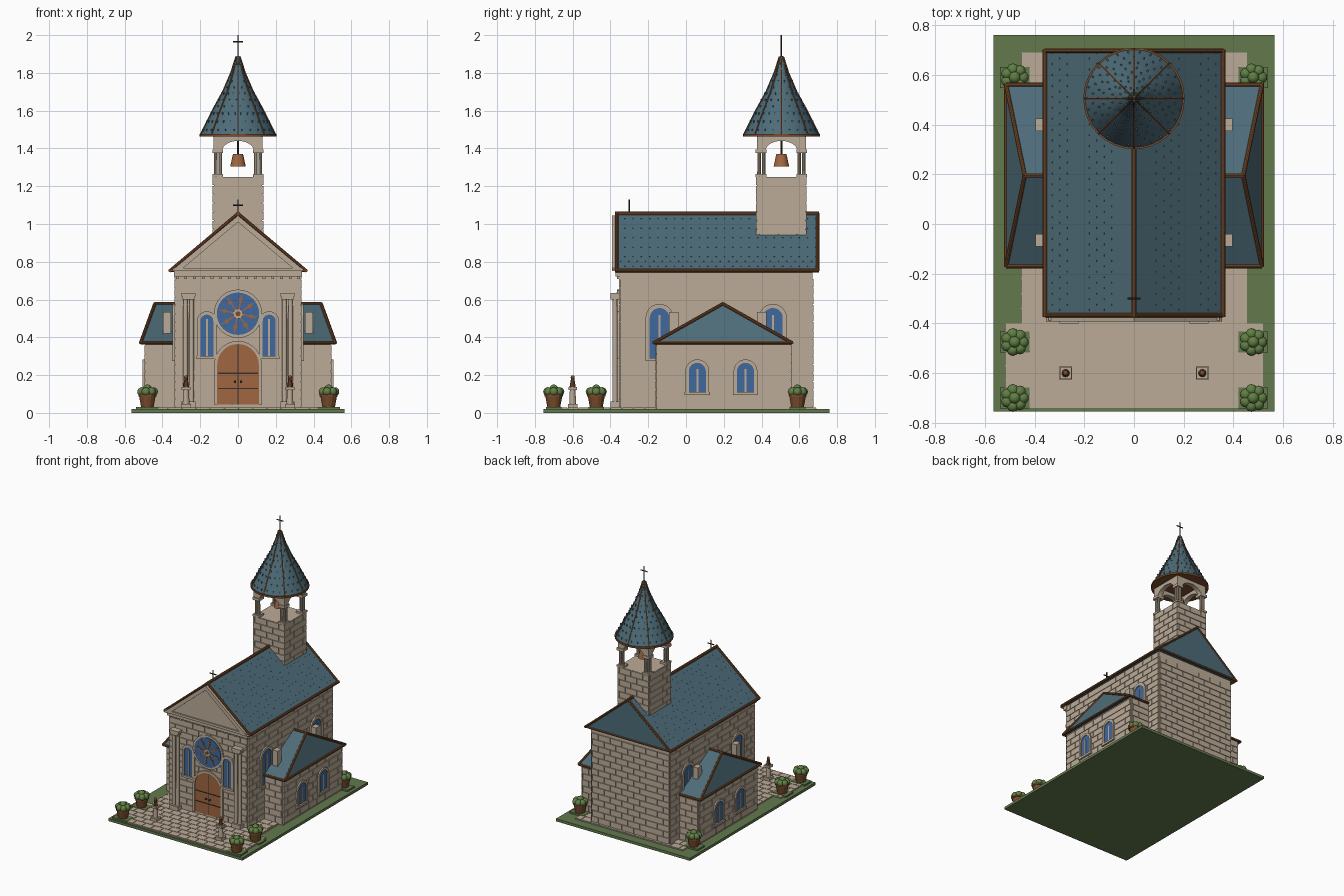
import bpy, bmesh, math
from mathutils import Matrix, Vector

old = bpy.data.objects.get("Cube")
if old:
    bpy.data.objects.remove(old)


def material(name, color):
    mat = bpy.data.materials.new(name)
    mat.use_nodes = True
    mat.diffuse_color = (*color, 1)
    mat.node_tree.nodes["Principled BSDF"].inputs["Base Color"].default_value = (*color, 1)
    return mat


STONE = material("warm stone", (0.50, 0.41, 0.31))
ROOF = material("slate blue", (0.075, 0.15, 0.19))
TRIM = material("dark copper trim", (0.20, 0.075, 0.025))
WOOD = material("door wood", (0.35, 0.135, 0.052))
GLASS = material("blue glass", (0.05, 0.14, 0.34))
GRASS = material("grass", (0.125, 0.19, 0.075))
LEAF = material("foliage", (0.12, 0.21, 0.06))
IRON = material("dark iron", (0.04, 0.03, 0.025))


def make(name, mat, bm, smooth=False):
    bmesh.ops.recalc_face_normals(bm, faces=bm.faces[:])
    mesh = bpy.data.meshes.new(name)
    bm.to_mesh(mesh)
    bm.free()
    mesh.materials.append(mat)
    obj = bpy.data.objects.new(name, mesh)
    bpy.context.collection.objects.link(obj)
    if smooth:
        bpy.ops.object.select_all(action="DESELECT")
        bpy.context.view_layer.objects.active = obj
        obj.select_set(True)
        bpy.ops.object.shade_smooth_by_angle(angle=math.radians(35))
    return obj


def box(bm, lo, hi, frame=Matrix()):
    lo, hi = Vector(lo), Vector(hi)
    size = Matrix.Diagonal((*(hi - lo), 1))
    bmesh.ops.create_cube(bm, size=1, matrix=frame @ Matrix.Translation((lo + hi) / 2) @ size)


def rod(bm, a, b, r, r2=None, seg=10):
    a, b = Vector(a), Vector(b)
    turn = (b - a).to_track_quat("Z", "Y").to_matrix().to_4x4()
    bmesh.ops.create_cone(bm, cap_ends=True, segments=seg, radius1=r, radius2=r if r2 is None else r2,
                          depth=(b - a).length, matrix=Matrix.Translation((a + b) / 2) @ turn)


def prism(bm, points, d0, d1, frame):
    back, front = ([bm.verts.new(frame @ Vector((u, d, z))) for u, z in points] for d in (d0, d1))
    bm.faces.new(back)
    bm.faces.new(front)
    for i in range(len(points)):
        j = (i + 1) % len(points)
        bm.faces.new((back[i], back[j], front[j], front[i]))


def frame_of(origin, across, out, up):
    m = Matrix((across, out, up)).transposed().to_4x4()
    m.translation = origin
    return m


def side(s, x, y=0):
    return frame_of((s * x, y, 0), (0, 1, 0), (s, 0, 0), (0, 0, 1))


def blocks(bm, frame, u0, u1, z0, z1, length=0.1, height=0.046, raise_by=0.006):
    gap, rows = 0.004, round((z1 - z0) / height)
    step = (z1 - z0) / rows
    for row in range(rows):
        u = u0 - (row % 2) * length / 2
        while u < u1 - gap:
            a, b = max(u, u0), min(u + length, u1)
            if b - a > 2 * gap:
                box(bm, (a, -0.005, z0 + row * step + gap / 2), (b - gap, raise_by, z0 + (row + 1) * step - gap / 2), frame)
            u += length


def arch(center, half, z0, top, n=14):
    spring = top - half
    curve = [(center + half * math.cos(math.pi * i / n), spring + half * math.sin(math.pi * i / n)) for i in range(n + 1)]
    return [(center + half, z0)] + curve + [(center - half, z0)]


def window(name, frame, center, half, z0, top, fill=GLASS, border=0.018):
    surround, pane = bmesh.new(), bmesh.new()
    inner = arch(center, half, z0, top)
    prism(surround, arch(center, half + border, z0, top + border) + inner[::-1], 0, 0.016, frame)
    if fill is GLASS:
        box(surround, (center - half - 0.022, 0, z0 - 0.016), (center + half + 0.022, 0.02, z0), frame)
        box(surround, (center - 0.005, 0, z0), (center + 0.005, 0.012, top - half * 0.7), frame)
    prism(pane, inner, 0, 0.009, frame)
    make(name + "_surround", STONE, surround)
    make(name + "_pane", fill, pane)


def cross(name, y, z0, z1, arm):
    bm = bmesh.new()
    rod(bm, (0, y, z0), (0, y, z1), 0.004)
    rod(bm, (-0.027, y, arm), (0.027, y, arm), 0.004)
    make(name, IRON, bm)


FRONT = frame_of((0, -0.35, 0), (1, 0, 0), (0, -1, 0), (0, 0, 1))
BACK = frame_of((0, 0.67, 0), (1, 0, 0), (0, 1, 0), (0, 0, 1))
FLAT = frame_of((0, 0, 0.024), (1, 0, 0), (0, 0, 1), (0, 1, 0))

# Lawn and paving
bm = bmesh.new()
box(bm, (-0.565, -0.755, 0), (0.565, 0.76, 0.02))
make("lawn", GRASS, bm)
bm = bmesh.new()
for w, y0, y1 in ((0.52, -0.74, -0.4), (0.455, -0.4, 0.69)):
    box(bm, (-w, y0, 0.015), (w, y1, 0.024))
    blocks(bm, FLAT, -w, w, y0, y1, 0.075, 0.06, 0.005)
make("paving", STONE, bm)

# Nave walls with raised stone courses
bm = bmesh.new()
box(bm, (-0.33, -0.35, 0.02), (0.33, 0.67, 0.755))
for f in (FRONT, BACK):
    blocks(bm, f, -0.33, 0.33, 0.03, 0.71)
for s in (-1, 1):
    blocks(bm, side(s, 0.33), -0.35, 0.67, 0.03, 0.75)
box(bm, (-0.34, -0.372, 0.722), (0.34, -0.34, 0.755))
for i in range(15):
    box(bm, (i * 0.046 - 0.329, -0.364, 0.708), (i * 0.046 - 0.315, -0.34, 0.725))
make("nave_walls", STONE, bm)

# Nave roof, tile ticks and copper edging
bm = bmesh.new()
prism(bm, [(-0.36, 0.752), (0.36, 0.752), (0, 1.055)], 0.37, -0.7, frame_of((0, 0, 0), (1, 0, 0), (0, -1, 0), (0, 0, 1)))
for s in (-1, 1):
    down = Vector((s * 0.36, 0, -0.303)).normalized()
    slope = frame_of((0, 0, 1.055), (0, 1, 0), (s * -down.z, 0, s * down.x), down)
    for row in range(1, 12):
        for col in range(24):
            u = -0.35 + col * 0.044 + row % 2 * 0.022
            box(bm, (u, -0.002, row * 0.039), (u + 0.007, 0.002, row * 0.039 + 0.004), slope)
make("nave_roof", ROOF, bm)
bm = bmesh.new()
rod(bm, (0, -0.375, 1.055), (0, 0.703, 1.055), 0.011)
for s in (-1, 1):
    rod(bm, (s * 0.358, -0.375, 0.754), (s * 0.358, 0.703, 0.754), 0.01)
    for y in (-0.367, 0.697):
        rod(bm, (s * 0.358, y, 0.754), (0, y, 1.055), 0.009)
rod(bm, (-0.358, 0.697, 0.754), (0.358, 0.697, 0.754), 0.008)
make("nave_roof_trim", TRIM, bm)

# Front pediment
bm = bmesh.new()
prism(bm, [(-0.335, 0.755), (0.335, 0.755), (0, 1.035)], 0.01, 0.028, FRONT)
for s in (-1, 1):
    prism(bm, [(s * 0.355, 0.75), (s * 0.31, 0.75), (0, 1.01), (0, 1.045)], 0.02, 0.042, FRONT)
box(bm, (-0.345, -0.388, 0.75), (0.345, -0.35, 0.768))
make("pediment", STONE, bm)
cross("gable_cross", -0.3, 1.05, 1.13, 1.1)

# Paired entrance columns
bm = bmesh.new()
for s in (-1, 1):
    for x in (0.246, 0.278):
        rod(bm, (s * x, -0.376, 0.06), (s * x, -0.376, 0.61), 0.014, 0.012, 14)
    for z0, z1, w in ((0.02, 0.06, 0.036), (0.6, 0.615, 0.032), (0.615, 0.635, 0.038)):
        box(bm, (s * 0.262 - w, -0.4, z0), (s * 0.262 + w, -0.35, z1))
make("entrance_columns", STONE, bm, True)

# Door, hinges and knobs
window("door", FRONT, 0, 0.11, 0.045, 0.365, WOOD, 0.016)
bm = bmesh.new()
for z in (0.13, 0.21):
    box(bm, (-0.105, 0.008, z - 0.003), (0.105, 0.012, z + 0.003), FRONT)
box(bm, (-0.0015, 0.008, 0.045), (0.0015, 0.01, 0.36), FRONT)
for s in (-1, 1):
    rod(bm, (s * 0.016, -0.357, 0.165), (s * 0.016, -0.369, 0.165), 0.007)
make("door_ironwork", IRON, bm)

# Rose window
for name, mat, r, d in (("rose_surround", STONE, 0.128, 0.014), ("rose_glass", GLASS, 0.112, 0.018), ("rose_hub", STONE, 0.026, 0.026), ("rose_boss", TRIM, 0.013, 0.03)):
    bm = bmesh.new()
    rod(bm, FRONT @ Vector((0, 0, 0.525)), FRONT @ Vector((0, d, 0.525)), r, seg=32)
    make(name, mat, bm)
bm = bmesh.new()
for i in range(8):
    spin = FRONT @ Matrix.Translation((0, 0, 0.525)) @ Matrix.Rotation(i * math.pi / 4 + 0.2, 4, "Y")
    box(bm, (-0.004, 0.015, 0.02), (0.004, 0.022, 0.1), spin)
    box(bm, (-0.011, 0.015, 0.065), (0.011, 0.021, 0.08), spin)
make("rose_spokes", WOOD, bm)

# Windows and side wings
for s, label in ((1, "left"), (-1, "right")):
    window(label + "_front_window", FRONT, s * 0.165, 0.034, 0.3, 0.52)
    for n, y in (("front", -0.14), ("back", 0.46)):
        window(f"{label}_{n}_nave_window", side(s, 0.33), y, 0.052, 0.29, 0.555, border=0.022)
    for n, y in (("front", 0.06), ("back", 0.315)):
        window(f"{label}_{n}_wing_window", side(s, 0.49), y, 0.045, 0.11, 0.265)
    bm = bmesh.new()
    box(bm, (s * 0.3, -0.155, 0.02), (s * 0.49, 0.555, 0.37))
    blocks(bm, side(s, 0.49), -0.155, 0.555, 0.03, 0.36)
    for y, d in ((-0.155, -1), (0.555, 1)):
        blocks(bm, frame_of((s * 0.41, y, 0), (1, 0, 0), (0, d, 0), (0, 0, 1)), -0.08, 0.08, 0.03, 0.36)
    make(label + "_wing_walls", STONE, bm)
    a, b, c, d, e, f = [Vector((s * x, y, z)) for x, y, z in ((0.515, -0.17, 0.372), (0.515, 0.56, 0.372), (0.32, 0.56, 0.372),
                                                             (0.32, -0.17, 0.372), (0.44, 0.195, 0.578), (0.32, 0.195, 0.578))]
    bm = bmesh.new()
    bmesh.ops.convex_hull(bm, input=[bm.verts.new(v) for v in (a, b, c, d, e, f)])
    make(label + "_wing_roof", ROOF, bm)
    bm = bmesh.new()
    for p, q in ((d, a), (a, b), (b, c), (a, e), (b, e), (e, f)):
        rod(bm, p, q, 0.009)
    make(label + "_wing_roof_trim", TRIM, bm)
    bm = bmesh.new()
    for y in (-0.065, 0.4):
        box(bm, (s * 0.355, y - 0.025, 0.42), (s * 0.397, y + 0.025, 0.535))
    make(label + "_roof_vents", STONE, bm)

# Tower and open belfry
TOWER_Y = 0.505
tower_sides = [Matrix.Translation((0, TOWER_Y, 0)) @ Matrix.Rotation(i * math.pi / 2, 4, "Z") for i in range(4)]
bm = bmesh.new()
box(bm, (-0.128, TOWER_Y - 0.128, 0.8), (0.128, TOWER_Y + 0.128, 1.25))
for m in tower_sides:
    blocks(bm, m @ Matrix.Translation((0, 0.128, 0)), -0.131, 0.131, 0.88, 1.25)
    opening = [(0.085 * math.cos(math.pi * i / 14), 1.385 + 0.055 * math.sin(math.pi * i / 14)) for i in range(15)]
    prism(bm, [(0.13, 1.385), (0.13, 1.47), (-0.13, 1.47), (-0.13, 1.385)] + opening[::-1], 0.095, 0.13, m)
    for x, y in ((0.118, 0.094), (0.094, 0.118), (0.118, 0.118)):
        rod(bm, m @ Vector((x, y, 1.25)), m @ Vector((x, y, 1.39)), 0.01, 0.009)
    for z0, z1 in ((1.25, 1.265), (1.375, 1.395)):
        box(bm, (0.08, 0.08, z0), (0.136, 0.136, z1), m)
make("tower", STONE, bm)

# Spire with ribs and tile ticks
profile = ((0.2, 1.47), (0.135, 1.6), (0.08, 1.7), (0.037, 1.8), (0.01, 1.885))
spire, ribs, rim = bmesh.new(), bmesh.new(), bmesh.new()
for (r0, z0), (r1, z1) in zip(profile, profile[1:]):
    rod(spire, (0, TOWER_Y, z0), (0, TOWER_Y, z1), r0, r1, 32)
    for i in range(8):
        way = Vector((math.cos(i * math.pi / 4), math.sin(i * math.pi / 4), 0))
        mid = Vector((0, TOWER_Y, 0))
        rod(ribs, mid + way * r0 + Vector((0, 0, z0)), mid + way * r1 + Vector((0, 0, z1)), 0.0045, seg=6)
    for row in range(3):
        t = (row + 0.5) / 3
        r, count = r0 + (r1 - r0) * t, max(8, int(r0 * 130))
        for i in range(count):
            m = tower_sides[0] @ Matrix.Rotation((i + row / 2) * math.tau / count, 4, "Z")
            box(spire, (r - 0.006, -0.003, z0 + (z1 - z0) * t), (r + 0.002, 0.003, z0 + (z1 - z0) * t + 0.012), m)
make("spire", ROOF, spire, True)
rod(rim, (0, TOWER_Y, 1.464), (0, TOWER_Y, 1.477), 0.204, seg=32)
rod(ribs, (0, TOWER_Y, 1.85), (0, TOWER_Y, 1.89), 0.018, 0.008)
make("spire_rim", TRIM, rim, True)
make("spire_ribs", TRIM, ribs)
cross("spire_cross", TOWER_Y, 1.88, 2.0, 1.965)

# Bell
bm = bmesh.new()
rod(bm, (0, TOWER_Y, 1.305), (0, TOWER_Y, 1.37), 0.041, 0.027, 20)
make("bell", WOOD, bm, True)
bm = bmesh.new()
rod(bm, (0, TOWER_Y, 1.365), (0, TOWER_Y, 1.465), 0.006)
make("bell_hanger", IRON, bm)

# Potted shrubs and small statues
for s, label in ((1, "left"), (-1, "right")):
    for n, y in (("front", -0.7), ("middle", -0.475), ("back", 0.59)):
        bed, pot, shrub = bmesh.new(), bmesh.new(), bmesh.new()
        x = s * 0.48
        box(bed, (x - 0.06, y - 0.042, 0.015), (x + 0.06, y + 0.042, 0.032))
        rod(pot, (x, y, 0.03), (x, y, 0.095), 0.034, 0.046, 14)
        rod(pot, (x, y, 0.088), (x, y, 0.1), 0.049, seg=14)
        for i in range(8):
            turn, r = i * math.tau / 7, 0.033 * (i < 7)
            spot = (x + r * math.cos(turn), y + r * math.sin(turn), 0.112 if r else 0.127)
            bmesh.ops.create_icosphere(shrub, subdivisions=2, radius=0.024, matrix=Matrix.Translation(spot))
        make(f"{label}_{n}_bed", GRASS, bed)
        make(f"{label}_{n}_pot", TRIM, pot)
        make(f"{label}_{n}_shrub", LEAF, shrub, True)
    x, y = s * 0.275, -0.6
    bm = bmesh.new()
    box(bm, (x - 0.026, y - 0.026, 0.02), (x + 0.026, y + 0.026, 0.048))
    rod(bm, (x, y, 0.045), (x, y, 0.125), 0.018, 0.015, 12)
    box(bm, (x - 0.023, y - 0.023, 0.122), (x + 0.023, y + 0.023, 0.138))
    make(label + "_pedestal", STONE, bm)
    bm = bmesh.new()
    rod(bm, (x, y, 0.138), (x, y, 0.182), 0.016, 0.009)
    bmesh.ops.create_icosphere(bm, subdivisions=2, radius=0.011, matrix=Matrix.Translation((x, y, 0.188)))
    make(label + "_statue", TRIM, bm, True)
